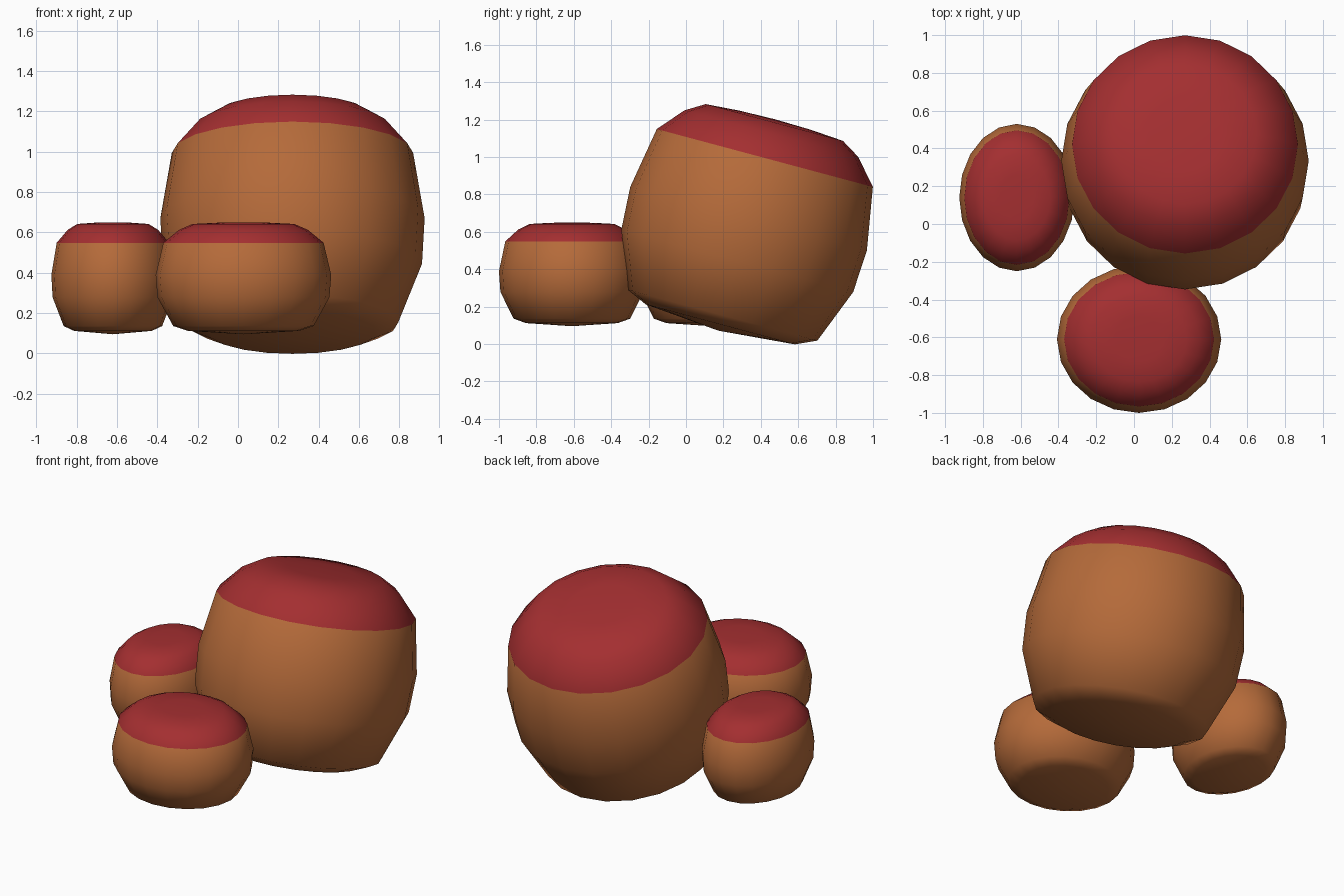
import bpy, bmesh, math

if "Cube" in bpy.data.objects:
    bpy.data.objects.remove(bpy.data.objects["Cube"])

def mat(name, c):
    m = bpy.data.materials.new(name)
    m.diffuse_color = (*c, 1)
    m.use_nodes = True
    m.node_tree.nodes["Principled BSDF"].inputs["Base Color"].default_value = m.diffuse_color
    return m

clay = mat("brown_clay", (0.46, 0.145, 0.042))
lid_red = mat("red_lid", (0.37, 0.028, 0.030))

# Barrel profile shared by all pots: (radius, height), both normalised
PROFILE = [(0.63, 0.03), (0.80, 0.073), (0.98, 0.33), (1.0, 0.53),
           (0.913, 0.817), (0.735, 0.932), (0.58, 0.985), (0.3, 0.996)]
SEAM = 0.817
SIDES = 20

def pot(name, base, rx, ry, height, tilt=0.0):
    bm = bmesh.new()
    rings = []
    for r, h in PROFILE:
        rings.append([bm.verts.new((rx * r * math.cos(2 * math.pi * i / SIDES),
                                    ry * r * math.sin(2 * math.pi * i / SIDES),
                                    h * height)) for i in range(SIDES)])
    bottom = bm.verts.new((0, 0, 0))
    top = bm.verts.new((0, 0, height))
    for i in range(SIDES):
        j = (i + 1) % SIDES
        for a, b in zip(rings, rings[1:]):
            bm.faces.new((a[i], a[j], b[j], b[i]))
        bm.faces.new((bottom, rings[0][j], rings[0][i]))
        bm.faces.new((top, rings[-1][i], rings[-1][j]))
    # Everything above the seam is the red lid
    for f in bm.faces:
        f.smooth = True
        f.material_index = int(f.calc_center_median().z > SEAM * height)
    me = bpy.data.meshes.new(name)
    bm.to_mesh(me)
    bm.free()
    me.materials.append(clay)
    me.materials.append(lid_red)
    ob = bpy.data.objects.new(name, me)
    ob.location = base
    ob.rotation_euler.x = tilt
    bpy.context.collection.objects.link(ob)

# Large pot leaning backwards, two small upright pots
pot("large_pot", (0.27, 0.174, 0.071), 0.655, 0.655, 1.17, math.radians(-15))
pot("small_front_pot", (0.027, -0.61, 0.095), 0.435, 0.39, 0.555)
pot("small_left_pot", (-0.62, 0.14, 0.095), 0.305, 0.39, 0.555)
